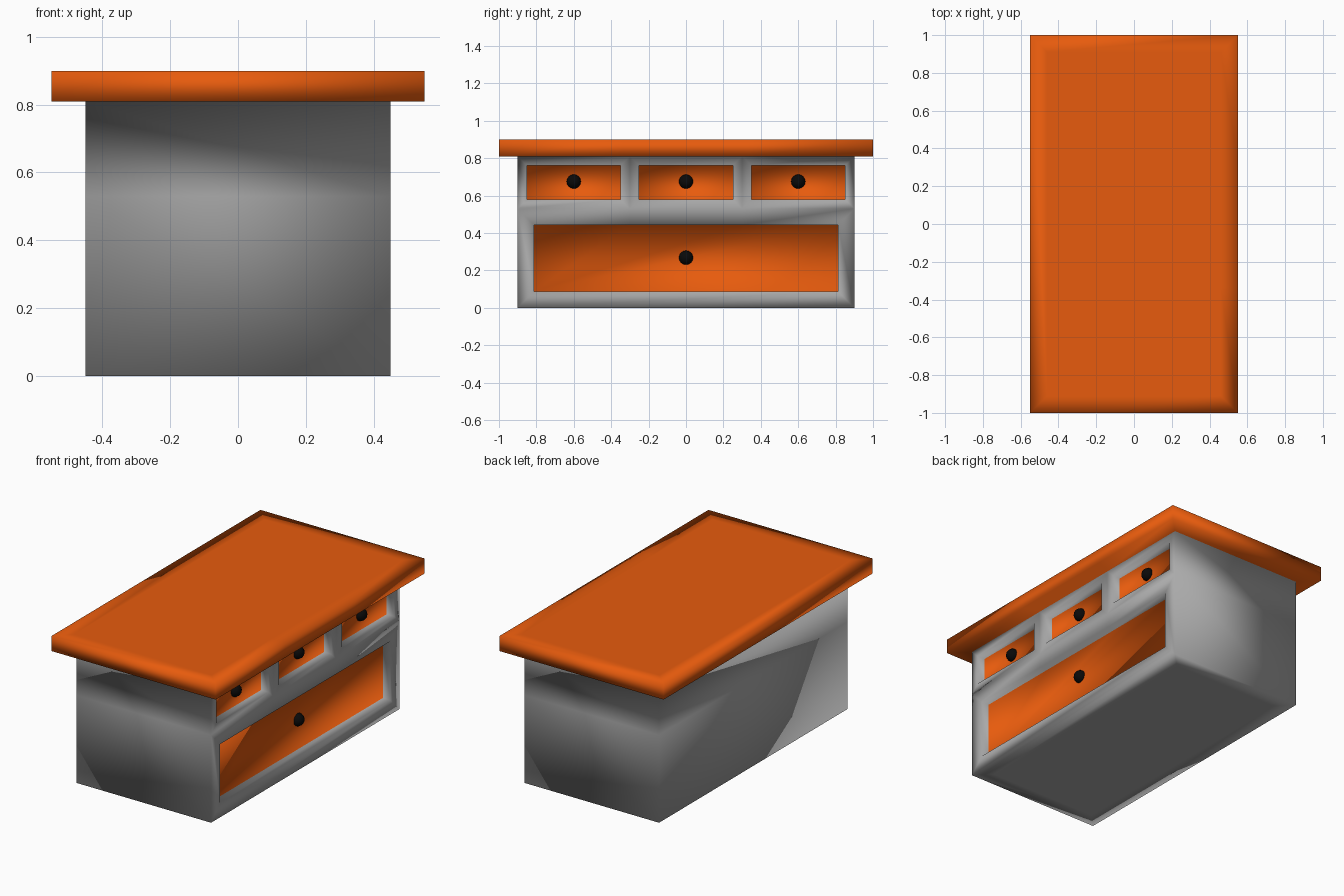
import bpy, bmesh
from mathutils import Vector, Matrix

if "Cube" in bpy.data.objects:
    bpy.data.objects.remove(bpy.data.objects["Cube"])


def material(name, rgb):
    m = bpy.data.materials.new(name)
    m.diffuse_color = (*rgb, 1)
    m.use_nodes = True
    m.node_tree.nodes["Principled BSDF"].inputs["Base Color"].default_value = m.diffuse_color
    return m


GREY = material("grey_frame", (0.4, 0.4, 0.4))
ORANGE = material("orange_wood", (0.8, 0.105, 0.004))
BLACK = material("black_knob", (0.003, 0.003, 0.003))


def finish(bm, name, mats):
    bmesh.ops.recalc_face_normals(bm, faces=bm.faces[:])
    for f in bm.faces:
        f.smooth = True
    me = bpy.data.meshes.new(name)
    bm.to_mesh(me)
    bm.free()
    for m in mats:
        me.materials.append(m)
    ob = bpy.data.objects.new(name, me)
    bpy.context.collection.objects.link(ob)
    return ob


def cut(bm, faces, co, no):
    geom = set(faces)
    for f in faces:
        geom.update(f.edges)
        geom.update(f.verts)
    bmesh.ops.bisect_plane(bm, geom=list(geom), plane_co=co, plane_no=no)


def inset(bm, face, thickness):
    return bmesh.ops.inset_region(bm, faces=[face], thickness=thickness,
                                  use_even_offset=True)["faces"]


def facing(bm, n, test=lambda c: True):
    bm.normal_update()
    return [f for f in bm.faces if f.normal.dot(Vector(n)) > 0.9
            and test(f.calc_center_median())]


# Carcass: box split into an upper drawer row and a lower drawer
bm = bmesh.new()
bmesh.ops.create_cube(bm, size=1, matrix=Matrix.Translation((0, 0, 0.405))
                      @ Matrix.Diagonal((0.9, 1.8, 0.81, 1)))
cut(bm, bm.faces[:], (0, 0, 0.53), (0, 0, 1))
for y in (-0.3, 0.3):
    cut(bm, facing(bm, (1, 0, 0), lambda c: c.z > 0.53), (0, y, 0), (0, 1, 0))

# Recessed drawer fronts
for f in facing(bm, (1, 0, 0)):
    inset(bm, f, 0.05 if f.calc_center_median().z > 0.53 else 0.087)
    inset(bm, f, 0)
    for v in f.verts:
        v.co.x -= 0.05
    f.material_index = 1

# Underside
inset(bm, facing(bm, (0, 0, -1))[0], 0.09)

# Overhanging table top, grown from the carcass
top = facing(bm, (0, 0, 1))[0]
rims = inset(bm, top, 0)
for v in top.verts:
    v.co.x *= 0.55 / 0.45
    v.co.y *= 1.0 / 0.9
rims += inset(bm, top, 0)
for v in top.verts:
    v.co.z = 0.9
rims += inset(bm, top, 0.09)
for f in rims + [top]:
    f.material_index = 1
finish(bm, "cabinet", [GREY, ORANGE])

# Round knobs, half sunk in the drawer fronts
for i, (y, z) in enumerate([(-0.6, 0.675), (0, 0.675), (0.6, 0.675), (0, 0.268)]):
    bm = bmesh.new()
    bmesh.ops.create_uvsphere(bm, u_segments=16, v_segments=8, radius=0.038)
    finish(bm, f"knob_{i + 1}", [BLACK]).location = (0.4, y, z)
